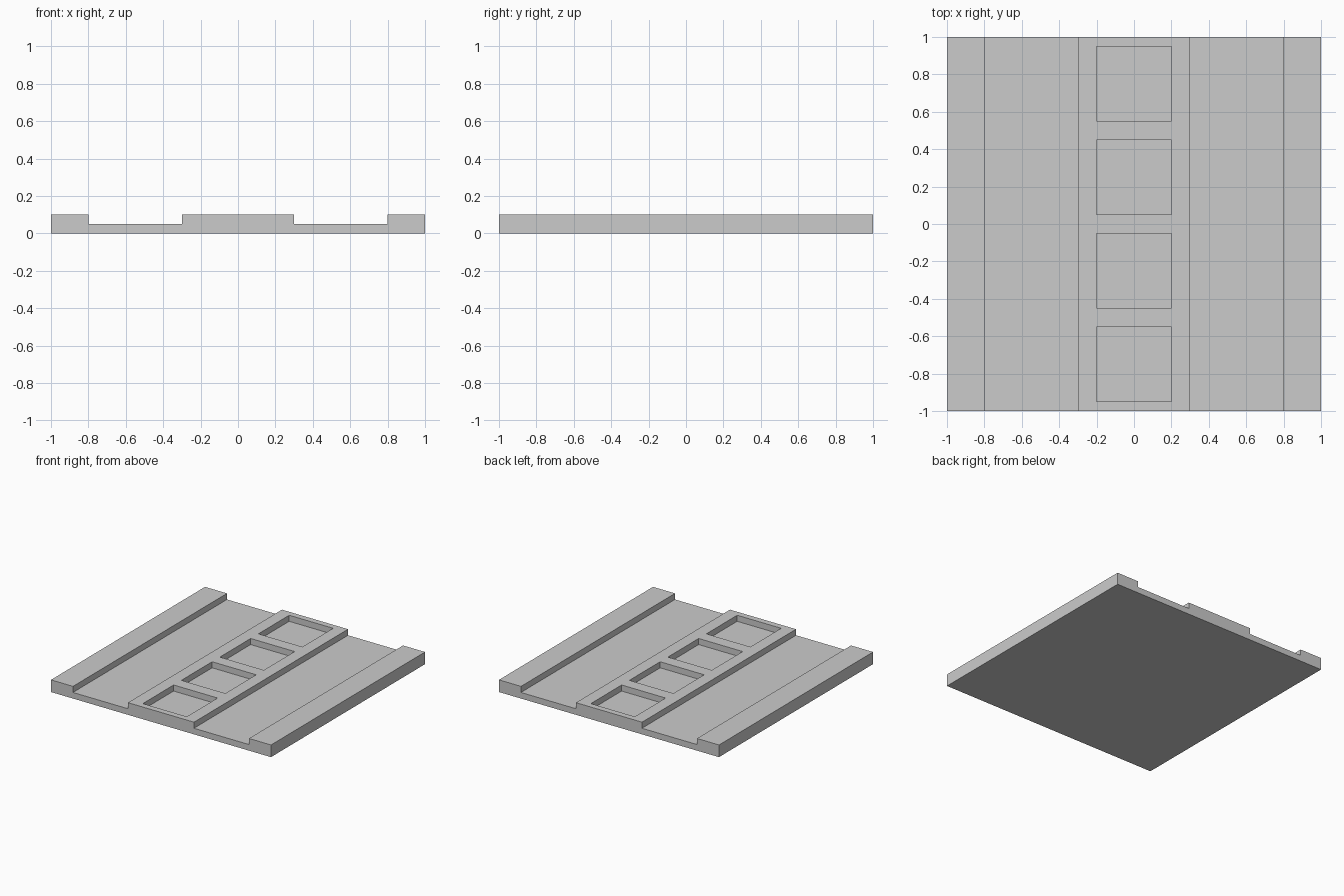
import bpy
import bmesh

if "Cube" in bpy.data.objects:
    bpy.data.objects.remove(bpy.data.objects["Cube"])

HEIGHT, FLOOR = 0.1, 0.05
RAIL_X, RIDGE_X = 0.8, 0.3
POCKET, PITCH = 0.4, 0.5

grey = bpy.data.materials.new("plain_grey")
grey.use_nodes = True
colour = (0.6, 0.6, 0.6, 1)
grey.diffuse_color = colour
grey.node_tree.nodes["Principled BSDF"].inputs["Base Color"].default_value = colour


def add_object(name, bm):
    bmesh.ops.recalc_face_normals(bm, faces=bm.faces)
    mesh = bpy.data.meshes.new(name)
    bm.to_mesh(mesh)
    bm.free()
    mesh.materials.append(grey)
    obj = bpy.data.objects.new(name, mesh)
    bpy.context.collection.objects.link(obj)
    return obj


# Slab with two wide channels: mirrored cross-section extruded front to back
half = [(RIDGE_X, HEIGHT), (RIDGE_X, FLOOR), (RAIL_X, FLOOR),
        (RAIL_X, HEIGHT), (1, HEIGHT), (1, 0)]
profile = half + [(-x, z) for x, z in reversed(half)]
bm = bmesh.new()
section = bm.faces.new([bm.verts.new((x, -1, z)) for x, z in profile])
extruded = bmesh.ops.extrude_face_region(bm, geom=[section], use_keep_orig=True)
back = [v for v in extruded["geom"] if isinstance(v, bmesh.types.BMVert)]
bmesh.ops.translate(bm, verts=back, vec=(0, 2, 0))
slab = add_object("channelled_slab", bm)

# Four square pockets sunk into the central ridge
bm = bmesh.new()
for i in range(4):
    made = bmesh.ops.create_cube(bm, size=1)
    bmesh.ops.scale(bm, verts=made["verts"], vec=(POCKET, POCKET, HEIGHT))
    bmesh.ops.translate(bm, verts=made["verts"],
                        vec=(0, (i - 1.5) * PITCH, FLOOR + HEIGHT / 2))
cutter = add_object("pocket_cutter", bm)
cutter.hide_render = True

cut = slab.modifiers.new("pockets", 'BOOLEAN')
cut.operation = 'DIFFERENCE'
cut.solver = 'EXACT'
cut.object = cutter
bpy.context.view_layer.objects.active = slab
bpy.ops.object.modifier_apply(modifier=cut.name)
bpy.data.objects.remove(cutter)
